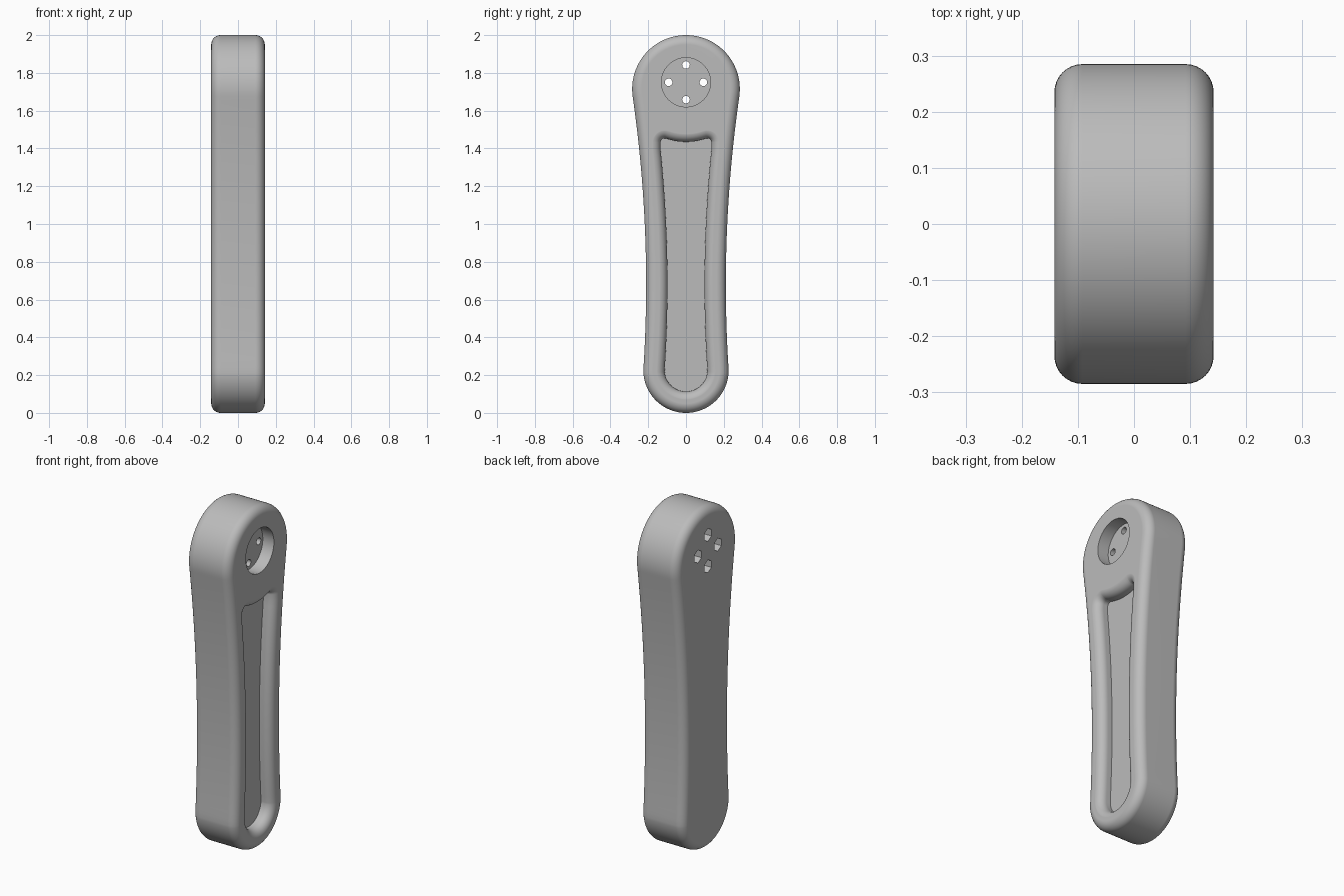
import bpy, bmesh, math
from mathutils import Vector

if "Cube" in bpy.data.objects:
    bpy.data.objects.remove(bpy.data.objects["Cube"])

HALF = 0.142        # half thickness along x
HUB_Z = 1.75        # centre of the round recess


def side(z):
    """Half width of the waisted sides."""
    return 0.211 + 0.072 * (z - 0.68) ** 2


def arc(cy, cz, r, a0, a1, n):
    angles = [math.radians(a0 + (a1 - a0) * i / n) for i in range(n + 1)]
    return [Vector((cy + r * math.cos(a), cz + r * math.sin(a))) for a in angles]


def flank(z0, z1, inset, n=32):
    zs = [z0 + (z1 - z0) * i / n for i in range(n + 1)]
    return [Vector((side(z) - inset, z)) for z in zs]


def mirrored(half):
    """Close a right half, listed from bottom to top, into a full loop."""
    return half + [Vector((-p.x, p.y)) for p in reversed(half[1:-1])]


def offset(loop, d):
    """Move a counter-clockwise loop outward by d."""
    out = []
    for i, p in enumerate(loop):
        t = (loop[(i + 1) % len(loop)] - p).normalized() + (p - loop[i - 1]).normalized()
        t.normalize()
        out.append(p + Vector((t.y, -t.x)) * d)
    return out


def loft(name, rings):
    """Solid from (x, loop) rings, capped at both ends."""
    bm = bmesh.new()
    rows = [[bm.verts.new((x, p.x, p.y)) for p in loop] for x, loop in rings]
    n = len(rows[0])
    for a, b in zip(rows, rows[1:]):
        for i in range(n):
            j = (i + 1) % n
            bm.faces.new((a[i], a[j], b[j], b[i]))
    bm.faces.new(rows[0][::-1])
    bm.faces.new(rows[-1])
    bmesh.ops.recalc_face_normals(bm, faces=bm.faces)
    mesh = bpy.data.meshes.new(name)
    bm.to_mesh(mesh)
    bm.free()
    obj = bpy.data.objects.new(name, mesh)
    bpy.context.collection.objects.link(obj)
    return obj


def prism(name, y, z, r, x0, x1, sides):
    loop = arc(y, z, r, 90, 450, sides)[:-1]
    return loft(name, [(x0, loop), (x1, loop)])


# Arm body: waisted outline with rounded edges on both faces
outline = mirrored(arc(0, 0.226, 0.226, -90, -4, 24) + flank(0.24, 1.655, 0)
                   + arc(0, 1.715, 0.285, -8, 90, 32))
R, STEPS = 0.05, 8
edge = [(R * math.sin(math.pi / 2 * i / STEPS), R * (1 - math.cos(math.pi / 2 * i / STEPS)))
        for i in range(STEPS + 1)]
front = [(HALF - R + dx, offset(outline, -inset)) for dx, inset in edge]
back = [(-x, loop) for x, loop in reversed(front)]
arm = loft("arm_body", back + front)

# Long pocket: sharp floor, flared rim, top edge curved round the hub
corner = arc(0.113, 1.432, 0.022, 0, 100, 8)
top = arc(0, HUB_Z, 0.315, -70, -90, 12)
pocket = mirrored(arc(0, 0.226, 0.113, -90, -4, 20) + flank(0.25, 1.40, 0.113) + corner + top)
FLARE = 0.046
rings = [(0.07, pocket)]
for i in range(STEPS + 1):
    a = math.pi / 2 * i / STEPS
    rings.append((HALF - FLARE + 0.0003 + FLARE * math.sin(a),
                  offset(pocket, FLARE * (1 - math.cos(a)))))
rings.append((0.2, rings[-1][1]))
cutters = [loft("pocket_cutter", rings)]

# Round recess, four through holes and their hexagonal sockets on the back
cutters.append(prism("recess_cutter", 0, HUB_Z, 0.13, 0.07, 0.2, 64))
for i in range(4):
    a = i * math.pi / 2
    y, z = 0.092 * math.cos(a), HUB_Z + 0.092 * math.sin(a)
    cutters.append(prism("hole_cutter", y, z, 0.02, -0.1, 0.1, 24))
    cutters.append(prism("socket_cutter", y, z, 0.038, -0.2, -0.05, 6))

bpy.context.view_layer.objects.active = arm
arm.select_set(True)
for cutter in cutters:
    cutter.hide_render = True
    cut = arm.modifiers.new("cut", "BOOLEAN")
    cut.operation, cut.solver, cut.object = "DIFFERENCE", "EXACT", cutter
    bpy.ops.object.modifier_apply(modifier=cut.name)
    bpy.data.objects.remove(cutter)

# Smooth fillets, crisp recess edges
bpy.ops.object.shade_smooth_by_angle(angle=math.radians(30))
weighted = arm.modifiers.new("weighted_normals", "WEIGHTED_NORMAL")
weighted.keep_sharp = True

grey = bpy.data.materials.new("plain_grey")
grey.use_nodes = True
colour = (0.5, 0.5, 0.5, 1)
grey.diffuse_color = colour
grey.node_tree.nodes["Principled BSDF"].inputs["Base Color"].default_value = colour
arm.data.materials.clear()
arm.data.materials.append(grey)
